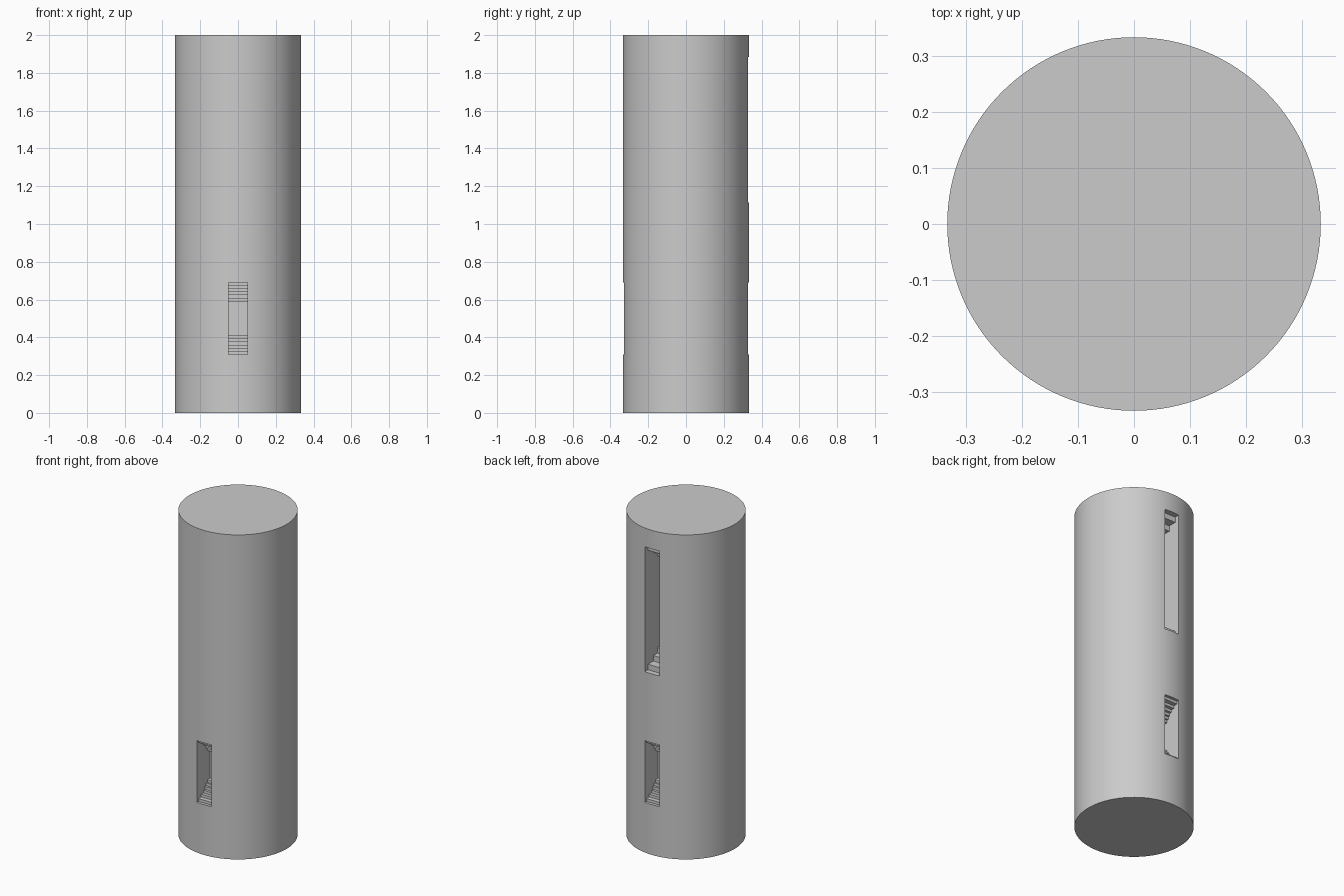
import bpy, bmesh, math

cube = bpy.data.objects.get("Cube")
if cube:
    bpy.data.objects.remove(cube)

RADIUS, HEIGHT = 0.333, 2.0
STEPS = 6

grey = bpy.data.materials.new("plain grey")
grey.use_nodes = True
colour = (0.6, 0.6, 0.6, 1)
grey.diffuse_color = colour
grey.node_tree.nodes["Principled BSDF"].inputs["Base Color"].default_value = colour


def slot_cutter(name, side, z_mid, half_length, depth):
    """Stepped round-bottomed slot; side is -1 for front, 1 for back."""
    arc_radius = (half_length ** 2 + depth ** 2) / (2 * depth)
    centre = arc_radius - depth
    flat = half_length * 0.47
    rise = (half_length - flat) / STEPS
    # Upper half of the profile: (depth, height) pairs from mouth to floor
    half = [(-0.1, half_length)]
    for i in range(STEPS):
        z = half_length - i * rise
        d = math.sqrt(arc_radius ** 2 - (z - rise / 2) ** 2) - centre
        half += [(d, z), (d, z - rise)]
    half += [(depth, flat)]
    profile = half + [(d, -z) for d, z in reversed(half)]
    bm = bmesh.new()
    verts = [bm.verts.new((-0.05, side * (RADIUS - d), z_mid + z)) for d, z in profile]
    face = bm.faces.new(verts)
    grown = bmesh.ops.extrude_face_region(bm, geom=[face])["geom"]
    bmesh.ops.translate(bm, vec=(0.1, 0, 0),
                        verts=[g for g in grown if isinstance(g, bmesh.types.BMVert)])
    bmesh.ops.recalc_face_normals(bm, faces=bm.faces)
    mesh = bpy.data.meshes.new(name)
    bm.to_mesh(mesh)
    bm.free()
    obj = bpy.data.objects.new(name, mesh)
    bpy.context.collection.objects.link(obj)
    obj.hide_render = True
    return obj


# Solid round shaft
bpy.ops.mesh.primitive_cylinder_add(vertices=128, radius=RADIUS, depth=HEIGHT,
                                    location=(0, 0, HEIGHT / 2))
shaft = bpy.context.object
shaft.name = "shaft"
shaft.data.materials.append(grey)

# Key slots: one low on the front, one low and one long high on the back
cutters = [
    slot_cutter("front_slot_cutter", -1, 0.5, 0.19, 0.13),
    slot_cutter("back_low_slot_cutter", 1, 0.5, 0.19, 0.13),
    slot_cutter("back_high_slot_cutter", 1, 1.5, 0.385, 0.25),
]
for cutter in cutters:
    cut = shaft.modifiers.new(cutter.name, "BOOLEAN")
    cut.operation = "DIFFERENCE"
    cut.solver = "EXACT"
    cut.object = cutter
    bpy.ops.object.modifier_apply(modifier=cut.name)
    bpy.data.objects.remove(cutter)

bpy.ops.object.shade_smooth_by_angle(angle=math.radians(25))
